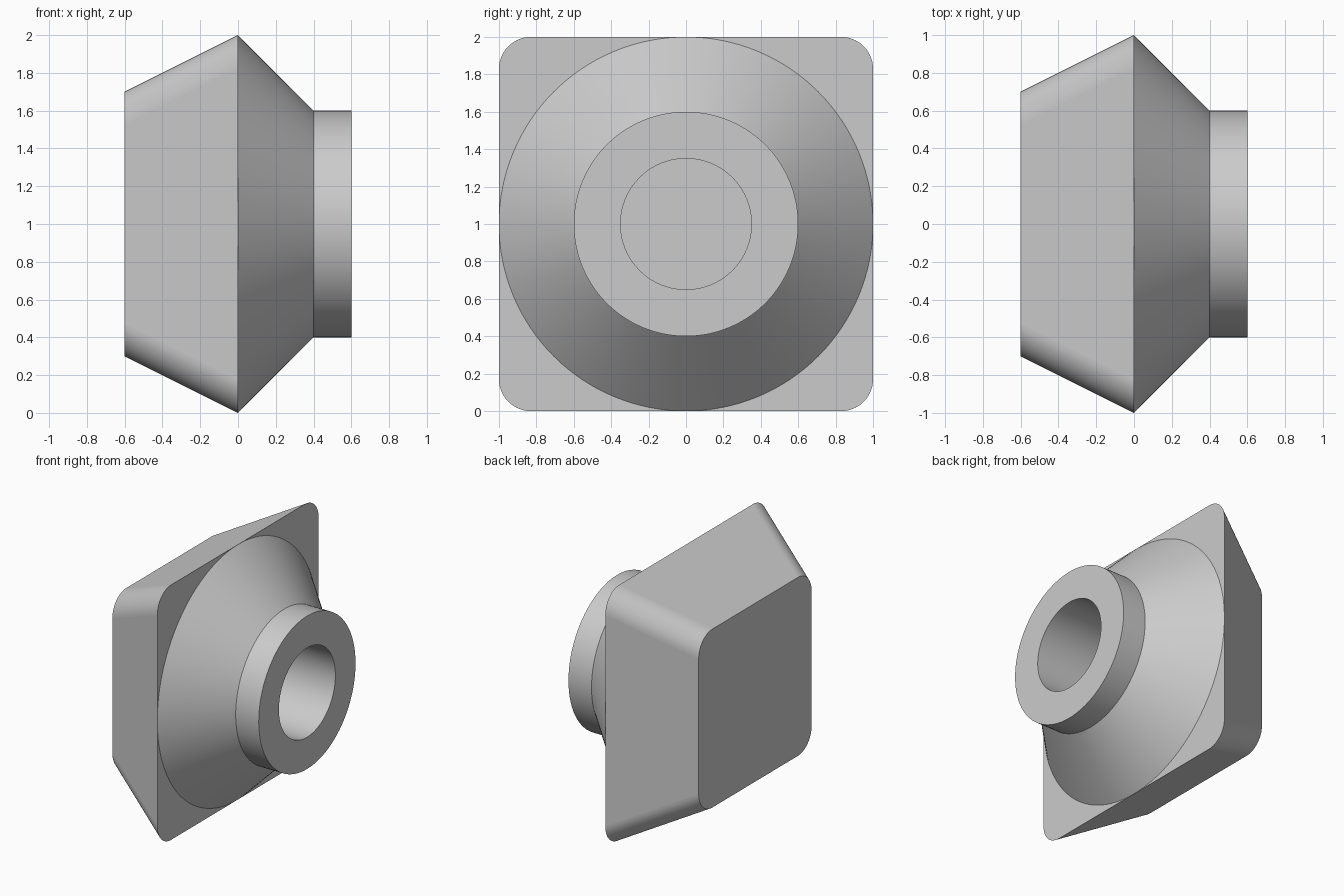
import bpy, bmesh
from math import sin, cos, pi, radians

cube = bpy.data.objects.get("Cube")
if cube:
    bpy.data.objects.remove(cube, do_unlink=True)

CENTRE_Z = 1.0

grey = bpy.data.materials.new("plain grey")
grey.use_nodes = True
colour = (0.6, 0.6, 0.6, 1)
grey.diffuse_color = colour
grey.node_tree.nodes["Principled BSDF"].inputs["Base Color"].default_value = colour


def finish(name, bm):
    """Turn a bmesh into a smooth-shaded grey object."""
    bmesh.ops.recalc_face_normals(bm, faces=bm.faces)
    mesh = bpy.data.meshes.new(name)
    bm.to_mesh(mesh)
    bm.free()
    mesh.materials.append(grey)
    obj = bpy.data.objects.new(name, mesh)
    bpy.context.collection.objects.link(obj)
    bpy.ops.object.select_all(action='DESELECT')
    obj.select_set(True)
    bpy.context.view_layer.objects.active = obj
    bpy.ops.object.shade_smooth_by_angle(angle=radians(30))
    return obj


def bridge(bm, a, b):
    n = len(a)
    return [bm.faces.new((a[i], a[(i + 1) % n], b[(i + 1) % n], b[i])) for i in range(n)]


def rounded_square(bm, x, half, radius, steps=14):
    ring = []
    for corner, (sy, sz) in enumerate(((1, 1), (-1, 1), (-1, -1), (1, -1))):
        for i in range(steps + 1):
            a = (corner + i / steps) * pi / 2
            ring.append(bm.verts.new((x, sy * (half - radius) + radius * cos(a),
                                      CENTRE_Z + sz * (half - radius) + radius * sin(a))))
    return ring


def circle(bm, x, radius, steps=128):
    return [bm.verts.new((x, radius * cos(2 * pi * i / steps),
                          CENTRE_Z + radius * sin(2 * pi * i / steps)))
            for i in range(steps)]


# Tapered block with rounded corners; its front face also floors the bore
bm = bmesh.new()
back = rounded_square(bm, -0.6, 0.7, 0.17)
front = rounded_square(bm, 0, 1.0, 0.17)
bridge(bm, back, front)
bm.faces.new(back)
bm.faces.new(front)
block = finish("tapered_block", bm)
for face in block.data.polygons:
    if face.area > 0.3:      # keep the broad panels flat
        face.use_smooth = False

# Conical neck, round collar and bore, turned about the x axis
bm = bmesh.new()
profile = [(0, 1.0), (0.4, 0.6), (0.6, 0.6), (0.6, 0.35), (0, 0.35)]
rings = [circle(bm, x, r) for x, r in profile]
for a, b in zip(rings, rings[1:]):
    bridge(bm, a, b)
finish("conical_neck_and_collar", bm)
